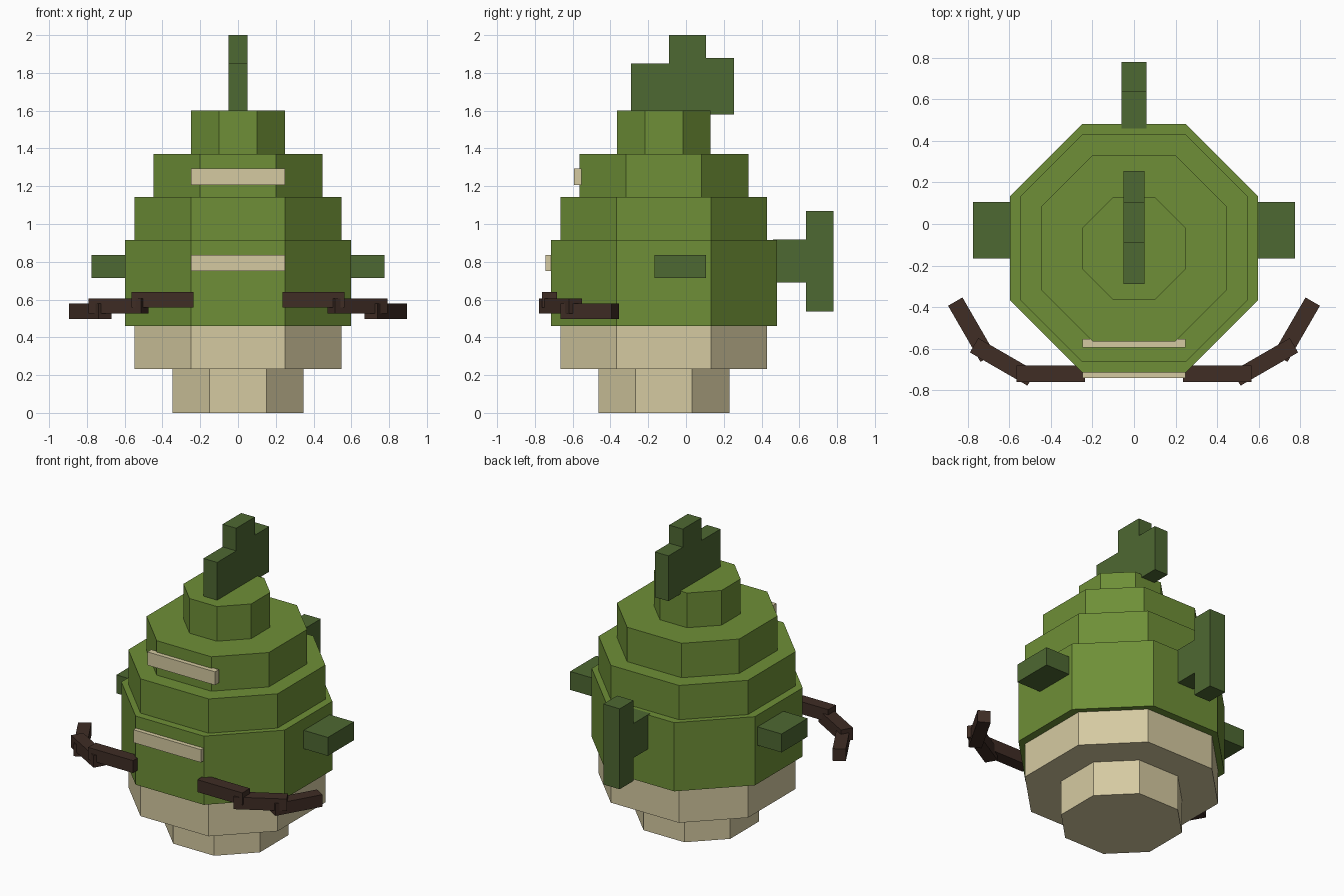
import bpy, bmesh
from math import radians
from mathutils import Matrix, Vector

cube = bpy.data.objects.get("Cube")
if cube:
    bpy.data.objects.remove(cube, do_unlink=True)


def material(name, rgb):
    m = bpy.data.materials.new(name)
    m.use_nodes = True
    m.diffuse_color = (*rgb, 1)
    m.node_tree.nodes["Principled BSDF"].inputs["Base Color"].default_value = (*rgb, 1)
    return m


GREEN = material("leaf green", (0.156, 0.275, 0.038))
DARK = material("dark green", (0.076, 0.138, 0.032))
BEIGE = material("pale beige", (0.665, 0.591, 0.356))
BROWN = material("dark brown", (0.05, 0.026, 0.0185))
BODY_Y = -0.117


def prism(name, outline, axis, low, high, mat):
    """Extrude a 2D outline along z (outline in x, y) or x (outline in y, z)."""
    bm = bmesh.new()
    place = (lambda a, b: (a, b, low)) if axis == "z" else (lambda a, b: (low, a, b))
    face = bm.faces.new([bm.verts.new(place(a, b)) for a, b in outline])
    moved = bmesh.ops.extrude_face_region(bm, geom=[face])["geom"]
    step = Vector((0, 0, high - low)) if axis == "z" else Vector((high - low, 0, 0))
    bmesh.ops.translate(bm, vec=step,
                        verts=[v for v in moved if isinstance(v, bmesh.types.BMVert)])
    bmesh.ops.recalc_face_normals(bm, faces=bm.faces)
    return finish(name, bm, mat)


def finish(name, bm, mat):
    mesh = bpy.data.meshes.new(name)
    bm.to_mesh(mesh)
    bm.free()
    mesh.materials.append(mat)
    obj = bpy.data.objects.new(name, mesh)
    bpy.context.collection.objects.link(obj)
    return obj


def box(name, center, size, mat, turn=0):
    bm = bmesh.new()
    bmesh.ops.create_cube(bm, size=1, matrix=Matrix.Translation(center)
                          @ Matrix.Rotation(radians(turn), 4, "Z")
                          @ Matrix.Diagonal((*size, 1)))
    return finish(name, bm, mat)


def tier(name, radius, flat, low, high, mat):
    r, f = radius, flat
    corners = [(f, -r), (r, -f), (r, f), (f, r), (-f, r), (-r, f), (-r, -f), (-f, -r)]
    prism(name, [(x, y + BODY_Y) for x, y in corners], "z", low, high, mat)


# Stacked octagonal body
tier("foot", 0.347, 0.15, 0, 0.232, BEIGE)
tier("lower_body", 0.547, 0.25, 0.232, 0.46, BEIGE)
tier("middle_body", 0.598, 0.25, 0.46, 0.915, GREEN)
tier("upper_body", 0.547, 0.25, 0.915, 1.142, GREEN)
tier("head", 0.448, 0.2, 1.142, 1.37, GREEN)
tier("crown", 0.248, 0.1, 1.37, 1.6, GREEN)

# Pale front bars
box("lower_bar", (0, -0.723, 0.793), (0.495, 0.04, 0.085), BEIGE)
box("upper_bar", (0, -0.574, 1.25), (0.495, 0.04, 0.088), BEIGE)

# Stepped fin on top and fin at the back
prism("top_fin", [(-0.29, 1.59), (0.105, 1.59), (0.105, 1.58), (0.255, 1.58), (0.255, 1.88),
                  (0.105, 1.88), (0.105, 2), (-0.09, 2), (-0.09, 1.85), (-0.29, 1.85)],
      "x", -0.05, 0.05, DARK)
prism("tail_fin", [(0.46, 0.69), (0.635, 0.69), (0.635, 0.537), (0.78, 0.537), (0.78, 1.07),
                   (0.635, 1.07), (0.635, 0.918), (0.46, 0.918)],
      "x", -0.06, 0.06, DARK)

# Side fins and jointed arms, mirrored
for side, s in (("left", 1), ("right", -1)):
    box(side + "_side_fin", (s * 0.68, -0.03, 0.776), (0.19, 0.272, 0.122), DARK)
    box(side + "_inner_arm", (s * 0.4, -0.722, 0.6), (0.33, 0.08, 0.082), BROWN)
    box(side + "_middle_arm", (s * 0.632, -0.664, 0.566), (0.32, 0.08, 0.08), BROWN, s * 30)
    box(side + "_outer_arm", (s * 0.783, -0.509, 0.538), (0.312, 0.08, 0.08), BROWN, s * 60)
